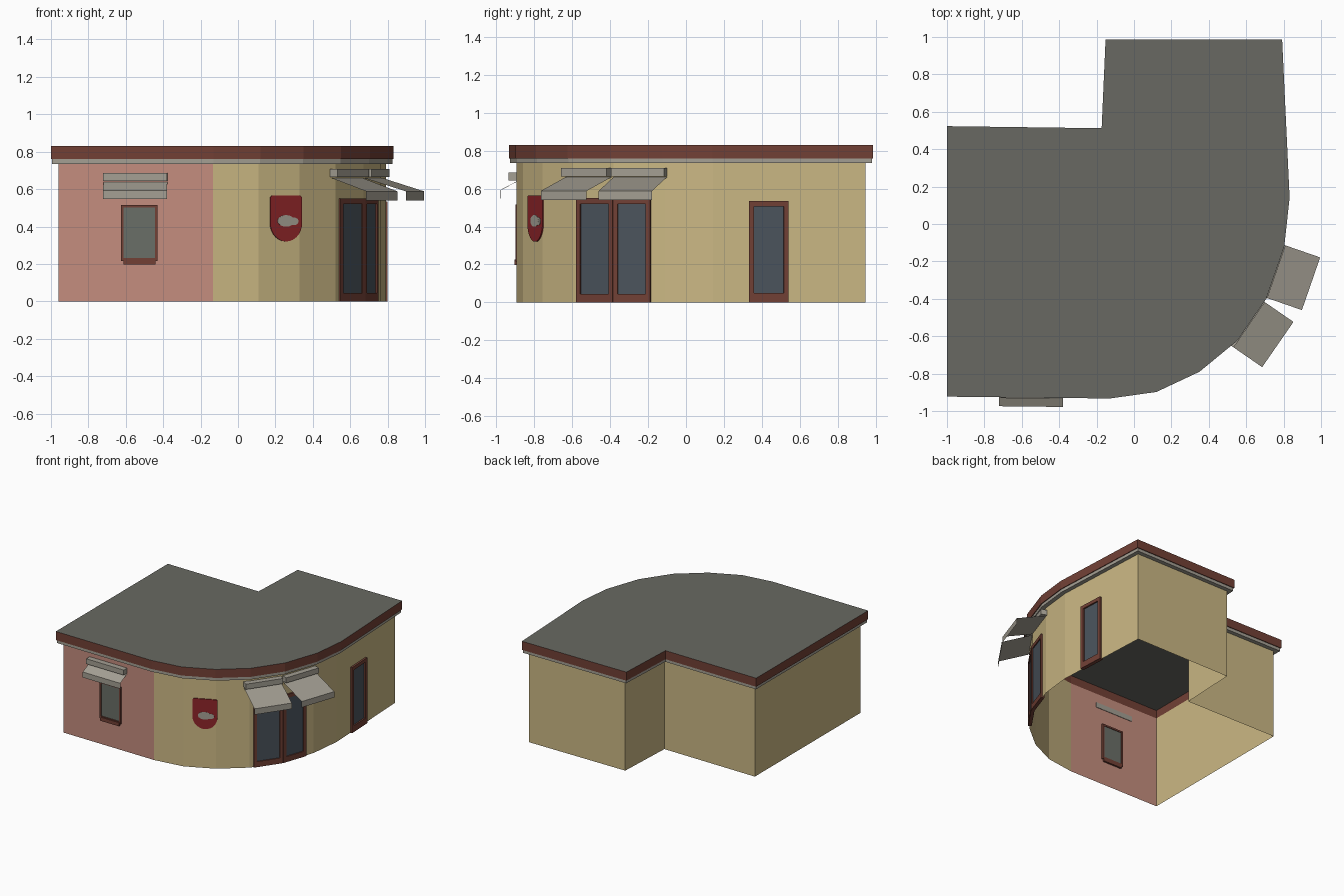
import bpy, bmesh, math
from mathutils import Vector

cube = bpy.data.objects.get("Cube")
if cube:
    bpy.data.objects.remove(cube, do_unlink=True)


def material(name, r, g, b):
    lin = [((c / 255 + 0.055) / 1.055) ** 2.4 for c in (r, g, b)]
    m = bpy.data.materials.new(name)
    m.use_nodes = True
    m.diffuse_color = (*lin, 1)
    m.node_tree.nodes["Principled BSDF"].inputs["Base Color"].default_value = (*lin, 1)
    return m


YELLOW = material("yellow plaster", 203, 184, 132)
PINK = material("pink plaster", 196, 141, 126)
ROOF = material("roof grey", 104, 105, 98)
BROWN = material("red brown", 114, 64, 53)
STONE = material("pale grey", 164, 159, 147)
RED = material("sign red", 140, 36, 40)
GLASS = material("blue glass", 75, 84, 93)
PANE = material("grey glass", 106, 110, 103)


class Part:
    """Collects coloured faces and turns them into one object."""

    def __init__(self, name, *mats):
        self.name, self.mats, self.bm = name, mats, bmesh.new()

    def face(self, pts, mat=0):
        f = self.bm.faces.new([self.bm.verts.new(p) for p in pts])
        f.material_index = mat

    def box(self, edge, u, d, z, mat=0):
        c = [[[edge.at(a, b, h) for h in z] for b in d] for a in u]
        for i in (0, 1):
            self.face([c[i][0][0], c[i][1][0], c[i][1][1], c[i][0][1]], mat)
            self.face([c[0][i][0], c[1][i][0], c[1][i][1], c[0][i][1]], mat)
            self.face([c[0][0][i], c[1][0][i], c[1][1][i], c[0][1][i]], mat)

    def done(self, closed=True):
        bmesh.ops.remove_doubles(self.bm, verts=self.bm.verts, dist=0.0001)
        if closed:
            bmesh.ops.recalc_face_normals(self.bm, faces=self.bm.faces)
        me = bpy.data.meshes.new(self.name)
        self.bm.to_mesh(me)
        self.bm.free()
        for m in self.mats:
            me.materials.append(m)
        bpy.context.collection.objects.link(bpy.data.objects.new(self.name, me))


class Edge:
    """Local frame on a wall: u along it, d outward, z up."""

    def __init__(self, a, b):
        self.a, self.len = a, (b - a).length
        self.t = (b - a).normalized()
        self.n = Vector((self.t.y, -self.t.x))

    def at(self, u, d, z):
        p = self.a + self.t * u + self.n * d
        return Vector((p.x, p.y, z))


def edges(loop):
    return [Edge(p, loop[(i + 1) % len(loop)]) for i, p in enumerate(loop)]


def inset(loop, dist):
    es, out = edges(loop), []
    for i, p in enumerate(loop):
        n0, n1 = es[i - 1].n, es[i].n
        out.append(p - (n0 + n1) * dist / (1 + n0.dot(n1)))
    return out


# Plan outline of the roof edge, counter-clockwise from the front right corner
eaves = [Vector(p) for p in (
    (-1, -.923), (-.13, -.933), (.12, -.898), (.35, -.79), (.552, -.624), (.707, -.4),
    (.803, -.123), (.832, .14), (.792, .987), (-.152, .987), (-.173, .512), (-1, .523))]
plan = inset(eaves, 0.04)
walls = edges(plan)
WALL_TOP, BAND, TOP = 0.735, 0.76, 0.83


def strip(part, low, z0, high, z1, mat=0):
    for i in range(len(low)):
        j = (i + 1) % len(low)
        part.face([(*low[i], z0), (*low[j], z0), (*high[j], z1), (*high[i], z1)], mat)


# Walls: thin shell, the straight front wall is pink
shell = Part("walls", YELLOW, PINK)
for i, e in enumerate(walls):
    shell.face([e.at(0, 0, 0), e.at(e.len, 0, 0),
                e.at(e.len, 0, BAND), e.at(0, 0, BAND)], 1 if i == 0 else 0)
shell.done(False)

# Cornice: soffit, pale band, brown fascia, inner brown lining
cornice = Part("cornice", STONE, BROWN)
lip = inset(eaves, 0.006)
strip(cornice, plan, WALL_TOP, lip, WALL_TOP)
strip(cornice, lip, WALL_TOP, lip, BAND)
strip(cornice, lip, BAND, eaves, BAND, 1)
strip(cornice, eaves, BAND, eaves, TOP, 1)
strip(cornice, plan, BAND, plan, TOP - 0.003, 1)
cornice.done(False)

roof = Part("flat_roof", ROOF)
roof.face([(*p, TOP) for p in eaves])
roof.done(False)


# Framed openings
def framed(name, e, u0, u1, z0, z1, side, foot, head, d, glass, sill=False):
    p = Part(name, BROWN, glass)
    depth = (-0.015, d)
    p.box(e, (u0, u0 + side), depth, (z0, z1))
    p.box(e, (u1 - side, u1), depth, (z0, z1))
    p.box(e, (u0 + side, u1 - side), depth, (z0, z0 + foot))
    p.box(e, (u0 + side, u1 - side), depth, (z1 - head, z1))
    p.box(e, (u0 + side, u1 - side), (-0.01, 0.004), (z0 + foot, z1 - head), 1)
    if sill:
        p.box(e, (u0 + 0.012, u1 - 0.012), (-0.015, d + 0.006), (z0 - 0.018, z0 + 0.012))
    p.done()


framed("front_window", walls[0], .335, .53, .215, .515, .014, .018, .014, .01, PANE, True)
framed("corner_door_right_leaf", walls[4], .03, walls[4].len, 0, .55, .025, .045, .03, .012, GLASS)
framed("corner_door_left_leaf", walls[5], 0, .208, 0, .55, .025, .045, .03, .012, GLASS)
framed("side_door", walls[7], .19, .4, 0, .535, .026, .05, .028, .016, GLASS)


# Awnings: housing box, sloping sheet and hanging valance
def awning(name, e, u0, u1, reach, top, slope_top, slope_low, hem):
    p = Part(name + "_housing", STONE)
    p.box(e, (u0, u1), (-0.004, 0.045), (slope_top + 0.005, top))
    p.done()
    s = Part(name + "_sheet", STONE)
    path = [(0.002, slope_top), (reach, slope_low), (reach, hem)]
    for (d0, z0), (d1, z1) in zip(path, path[1:]):
        s.face([e.at(u0, d1, z1), e.at(u1, d1, z1), e.at(u1, d0, z0), e.at(u0, d0, z0)])
    s.done(False)


awning("window_awning", walls[0], .24, .582, .088, .685, .638, .593, .548)
awning("right_door_awning", walls[4], -.046, .248, .23, .708, .66, .588, .54)
awning("left_door_awning", walls[5], 0, .298, .24, .708, .66, .588, .54)


# Shield-shaped wall sign with a pale emblem
def plate(name, mat, e, outline, d0, d1):
    p = Part(name, mat)
    p.face([e.at(u, d1, z) for u, z in outline])
    for i, (u, z) in enumerate(outline):
        v, w = outline[i - 1]
        p.face([e.at(u, d0, z), e.at(v, d0, w), e.at(v, d1, w), e.at(u, d1, z)])
    p.done()


def arc(cu, cz, ru, rz, start, end, steps):
    angles = [math.radians(start + (end - start) * i / steps) for i in range(steps + 1)]
    return [(cu + ru * math.cos(a), cz + rz * math.sin(a)) for a in angles]


sign_wall = walls[2]
plate("wall_sign", RED, sign_wall,
      arc(.162, .42, .094, .1, 180, 360, 14) + [(.256, .555), (.246, .565), (.078, .565), (.068, .555)],
      0.0, 0.007)
plate("sign_emblem_large", STONE, sign_wall, arc(.16, .43, .05, .031, 0, 345, 23), .007, .0095)
plate("sign_emblem_small", STONE, sign_wall, arc(.205, .428, .028, .021, 0, 345, 23), .007, .0092)
